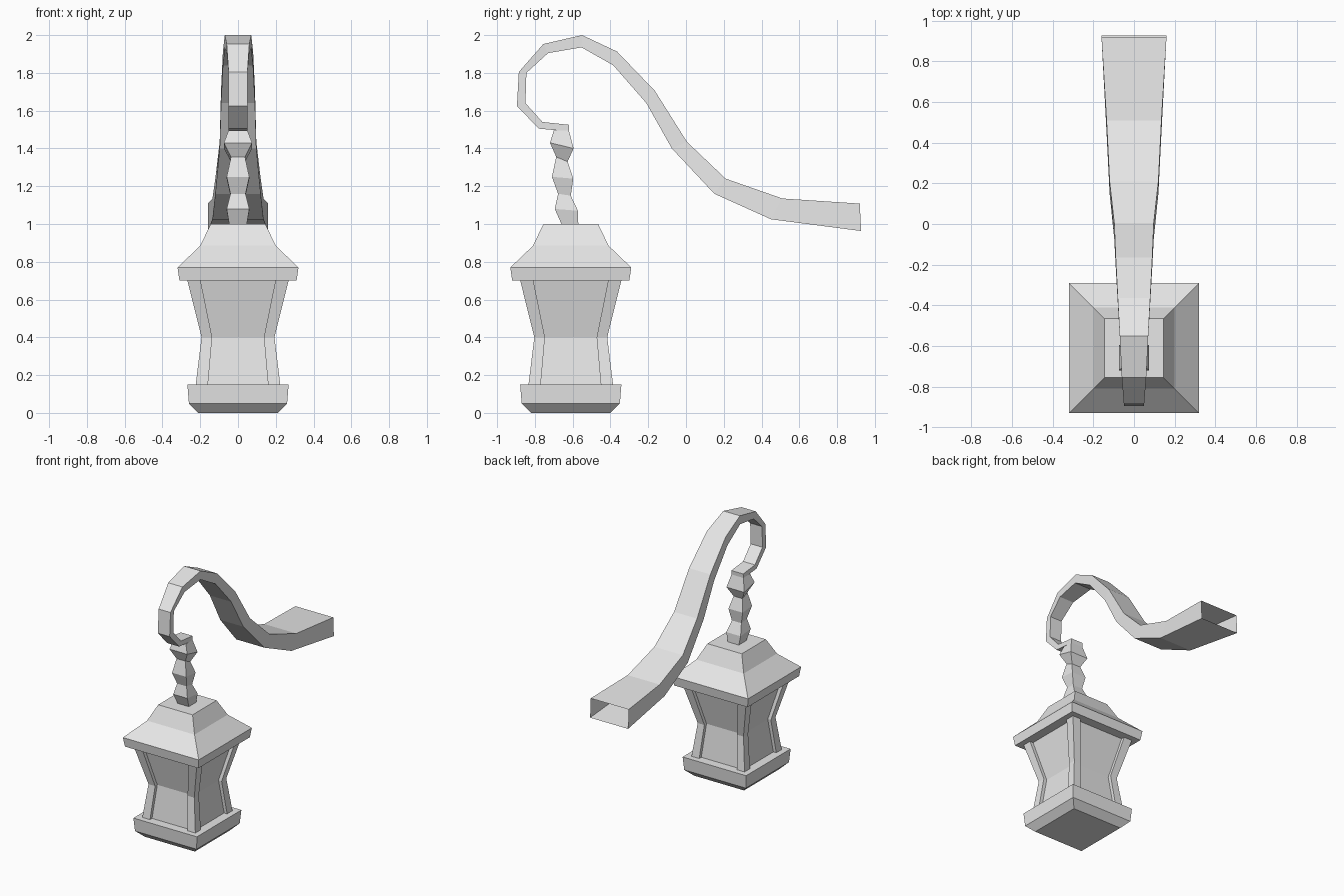
import bpy
import bmesh

if "Cube" in bpy.data.objects:
    bpy.data.objects.remove(bpy.data.objects["Cube"], do_unlink=True)

grey = bpy.data.materials.new("light_grey")
grey.use_nodes = True
grey.diffuse_color = (0.8, 0.8, 0.8, 1)
grey.node_tree.nodes["Principled BSDF"].inputs["Base Color"].default_value = (0.8, 0.8, 0.8, 1)

CENTRE_Y = -0.61


def loft(name, sections, cap_start=True, cap_end=True):
    """Skin a row of four-cornered sections."""
    bm = bmesh.new()
    rings = [[bm.verts.new(p) for p in s] for s in sections]
    for a, b in zip(rings, rings[1:]):
        for i in range(4):
            j = (i + 1) % 4
            bm.faces.new((a[i], a[j], b[j], b[i]))
    if cap_start:
        bm.faces.new(rings[0][::-1])
    if cap_end:
        bm.faces.new(rings[-1])
    bmesh.ops.recalc_face_normals(bm, faces=bm.faces)
    mesh = bpy.data.meshes.new(name)
    bm.to_mesh(mesh)
    bm.free()
    mesh.materials.append(grey)
    obj = bpy.data.objects.new(name, mesh)
    bpy.context.collection.objects.link(obj)
    return obj


def rectangle(x0, x1, y0, y1, z):
    return [(x0, y0, z), (x1, y0, z), (x1, y1, z), (x0, y1, z)]


def square_tower(name, profile):
    """Stack of centred squares given as (half width, height)."""
    return loft(name, [rectangle(-h, h, CENTRE_Y - h, CENTRE_Y + h, z)
                       for h, z in profile])


def crosswise(half, a, b):
    """Section spanning x between two (y, z) points."""
    return [(-half, *a), (half, *a), (half, *b), (-half, *b)]


# Lantern body
square_tower("lantern_base", [(0.21, 0), (0.26, 0.05), (0.268, 0.15)])
square_tower("lantern_panels", [(0.2, 0.14), (0.167, 0.4), (0.242, 0.71)])
square_tower("lantern_roof", [(0.31, 0.7), (0.32, 0.77), (0.2, 0.885), (0.145, 1.0)])

# Corner posts: (inner, outer, height)
post = [(0.16, 0.225, 0.14), (0.137, 0.193, 0.4), (0.2, 0.27, 0.71)]
for side, sx in (("right", -1), ("left", 1)):
    for end, sy in (("front", -1), ("back", 1)):
        loft(f"{end}_{side}_post",
             [rectangle(sx * i, sx * o, CENTRE_Y + sy * i, CENTRE_Y + sy * o, z)
              for i, o, z in post])

# Hanging link: (half width, front point, back point)
link = [
    (0.045, (-0.655, 0.99), (-0.57, 0.99)),
    (0.06, (-0.695, 1.08), (-0.572, 1.07)),
    (0.04, (-0.677, 1.16), (-0.61, 1.15)),
    (0.06, (-0.71, 1.25), (-0.597, 1.24)),
    (0.037, (-0.687, 1.355), (-0.627, 1.33)),
    (0.075, (-0.72, 1.43), (-0.595, 1.4)),
    (0.05, (-0.7, 1.495), (-0.62, 1.495)),
]
loft("hanging_link", [crosswise(*s) for s in link])

# Curved arm, open at the wide back end: (half width, outer point, inner point)
arm = [
    (0.05, (-0.62, 1.49), (-0.618, 1.525)),
    (0.05, (-0.78, 1.505), (-0.76, 1.54)),
    (0.05, (-0.895, 1.625), (-0.85, 1.64)),
    (0.05, (-0.885, 1.805), (-0.845, 1.8)),
    (0.06, (-0.755, 1.953), (-0.73, 1.905)),
    (0.07, (-0.55, 2.0), (-0.553, 1.935)),
    (0.08, (-0.365, 1.913), (-0.385, 1.84)),
    (0.09, (-0.165, 1.705), (-0.21, 1.64)),
    (0.097, (0.005, 1.435), (-0.075, 1.4)),
    (0.12, (0.21, 1.24), (0.15, 1.16)),
    (0.135, (0.51, 1.135), (0.45, 1.025)),
    (0.16, (0.92, 1.108), (0.927, 0.963)),
]
loft("curved_arm", [crosswise(*s) for s in arm], cap_end=False)
